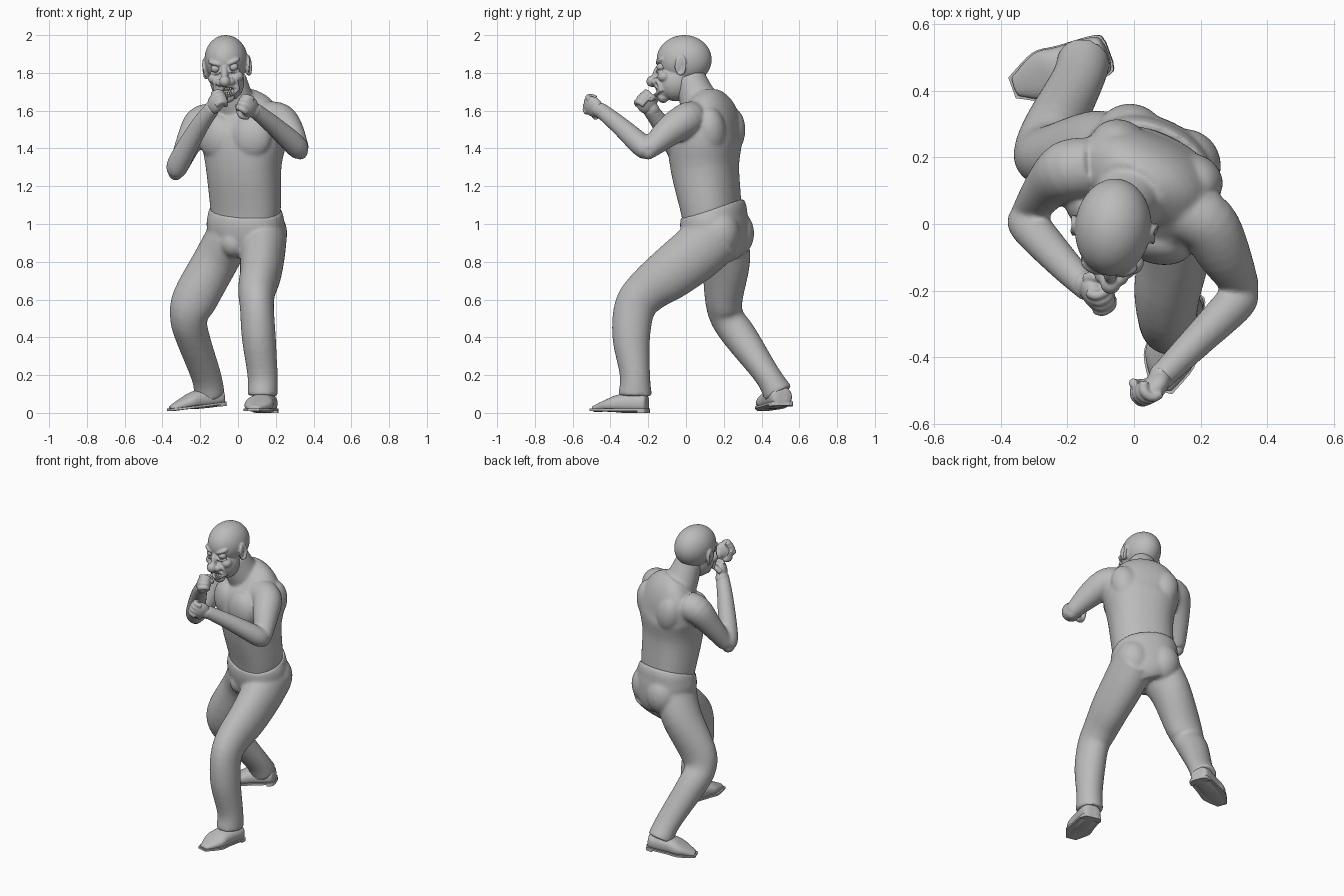
import bpy, bmesh, math
from mathutils import Matrix, Vector, Euler

default_cube = bpy.data.objects.get("Cube")
if default_cube:
    bpy.data.objects.remove(default_cube, do_unlink=True)

clay = (0.5, 0.5, 0.5, 1)
grey = bpy.data.materials.new("clay grey")
grey.use_nodes = True
grey.diffuse_color = clay
grey.node_tree.nodes["Principled BSDF"].inputs["Base Color"].default_value = clay


def finish(name, bm, voxel=0, smooth=0, matrix=Matrix(), flat=False):
    """Turn a bmesh into an object; a voxel size fuses its pieces together."""
    bmesh.ops.recalc_face_normals(bm, faces=bm.faces)
    bm.transform(matrix)
    for face in bm.faces:
        face.smooth = not flat
    mesh = bpy.data.meshes.new(name)
    bm.to_mesh(mesh)
    bm.free()
    mesh.materials.append(grey)
    ob = bpy.data.objects.new(name, mesh)
    bpy.context.scene.collection.objects.link(ob)
    if voxel:
        fuse = ob.modifiers.new("fuse", 'REMESH')
        fuse.mode, fuse.voxel_size, fuse.use_smooth_shade = 'VOXEL', voxel, True
    if smooth:
        soften = ob.modifiers.new("soften", 'SMOOTH')
        soften.factor, soften.iterations = 0.5, smooth
    return ob


def placement(loc, turn=(0, 0, 0), scale=(1, 1, 1)):
    return Matrix.LocRotScale(Vector(loc), Euler([math.radians(angle) for angle in turn]), Vector(scale))


def ball(bm, loc, radii, turn=(0, 0, 0), base=Matrix(), segments=24):
    bmesh.ops.create_uvsphere(bm, u_segments=segments, v_segments=segments * 2 // 3, radius=1,
                              matrix=base @ placement(loc, turn, radii))


def spline(points, steps=4):
    """Catmull-Rom through points of any dimension."""
    p = [Vector(point) for point in points]
    p = [p[0] * 2 - p[1]] + p + [p[-1] * 2 - p[-2]]
    out = []
    for a, b, c, d in zip(p, p[1:], p[2:], p[3:]):
        for i in range(steps):
            t = i / steps
            out.append(b + (c - a) * (t / 2) + (a * 2 - b * 5 + c * 4 - d) * (t * t / 2)
                       + (b * 3 - a - c * 3 + d) * (t ** 3 / 2))
    return out + [p[-2]]


def tube(bm, points, hint=(1, 0, 0), sides=28, power=2):
    """Loft of rounded sections; each point is x, y, z, side radius, depth radius."""
    path = spline([tuple(point) + (point[3],) * (5 - len(point)) for point in points])
    centres = [Vector(point[:3]) for point in path]
    hint = Vector(hint)
    rings = []
    for i, point in enumerate(path):
        along = (centres[min(i + 1, len(path) - 1)] - centres[max(i - 1, 0)]).normalized()
        side = (hint - along * hint.dot(along)).normalized()
        depth = along.cross(side)
        ring = []
        for k in range(sides):
            angle = math.tau * k / sides
            c, s = [math.copysign(abs(v) ** (2 / power), v) for v in (math.cos(angle), math.sin(angle))]
            ring.append(bm.verts.new(centres[i] + side * c * point[3] + depth * s * point[4]))
        rings.append(ring)
    for low, high in zip(rings, rings[1:]):
        for k in range(sides):
            bm.faces.new((low[k], low[k - 1], high[k - 1], high[k]))
    bm.faces.new(rings[0])
    bm.faces.new(rings[-1])
    return [vert for ring in rings for vert in ring]


# Torso and neck, turned towards the right
chest = placement((.03, .1, 0), turn=(0, 0, -25))
hips = placement((.04, .15, 0), turn=(0, 0, -25))
across = chest.to_3x3() @ Vector((1, 0, 0))
body = bmesh.new()
tube(body, [(.04, .14, 1, .18, .14), (.04, .13, 1.1, .19, .15), (.03, .1, 1.3, .2, .17),
            (.03, .1, 1.45, .23, .18), (.02, .12, 1.55, .22, .15), (.01, .12, 1.62, .18, .12),
            (-.01, .1, 1.68, .1, .08)], hint=across, sides=40, power=2.3)
tube(body, [(0, .1, 1.6, .12), (-.02, .06, 1.67, .1), (-.04, .02, 1.78, .08)])
for side in (-1, 1):
    chest_muscle = dict(loc=(side * .1, -.12, 1.46), radii=(.11, .07, .12), turn=(0, 0, side * 12))
    shoulder_blade = dict(loc=(side * .12, .09, 1.49), radii=(.09, .08, .13), turn=(0, side * 12, 0))
    lower_back = dict(loc=(side * .06, .09, 1.24), radii=(.06, .07, .2))
    neck_slope = dict(loc=(side * .08, .02, 1.63), radii=(.12, .08, .05), turn=(0, side * 24, 0))
    for muscle in (chest_muscle, shoulder_blade, lower_back, neck_slope):
        ball(body, base=chest, **muscle)

# Arms: upper arm, forearm and a pointed elbow
left_upper = [(.15, .04, 1.56, .09), (.22, 0, 1.55, .09), (.27, -.09, 1.49, .08), (.33, -.2, 1.39, .05)]
left_fore = [(.33, -.2, 1.38, .05), (.3, -.24, 1.42, .06), (.19, -.35, 1.52, .05), (.08, -.46, 1.61, .04)]
right_upper = [(-.13, .17, 1.55, .09), (-.2, .16, 1.53, .09), (-.26, .11, 1.43, .07), (-.32, .03, 1.29, .05)]
right_fore = [(-.33, .02, 1.27, .05), (-.31, -.01, 1.33, .06), (-.21, -.12, 1.51, .05), (-.13, -.2, 1.62, .04)]
for upper, fore in ((left_upper, left_fore), (right_upper, right_fore)):
    tube(body, upper, hint=(0, 1, 1))
    tube(body, fore, hint=(0, 1, 1))
    ball(body, loc=fore[0][:3], radii=(.04, .04, .04))
finish("torso_and_arms", body, voxel=.008, smooth=12)


# Fists: palm, four curled fingers and a thumb
def fist(name, loc, direction, curl):
    forward = Vector(direction).normalized()
    inward = Vector(curl)
    inward = (inward - forward * inward.dot(forward)).normalized()
    frame = Matrix((forward.cross(inward), forward, inward)).transposed().to_4x4()
    frame.translation = loc
    hand = bmesh.new()
    ball(hand, loc=(0, 0, 0), radii=(.055, .06, .035))
    ball(hand, loc=(0, -.05, 0), radii=(.04, .05, .04))
    for i in range(4):
        offset = i - 1.5
        reach = .036 - .004 * abs(offset)
        tube(hand, [(offset * (.026 - .002 * a), .02 + reach * math.sin(a), .012 - .03 * math.cos(a), .015)
                    for a in range(4)], sides=12)
    tube(hand, [(.045, -.03, 0, .017), (.055, 0, .03, .017), (.01, .03, .06, .013)],
         hint=(0, 0, 1), sides=12)
    finish(name, hand, voxel=.0045, smooth=3, matrix=frame)


fist("left_fist", loc=(.06, -.49, 1.62), direction=(-.5, -.7, .4), curl=(-.6, .4, .2))
fist("right_fist", loc=(-.12, -.21, 1.64), direction=(.4, -.5, .6), curl=(.7, .4, -.1))

# Trousers: hips with a sloping waistline, then both legs
trousers = bmesh.new()
pelvis = tube(trousers, [(.04, .14, 1.08, .194, .156), (.04, .15, 1, .21, .17), (.04, .16, .9, .19, .16),
                         (.02, .16, .84, .14, .13)], hint=across, sides=40, power=2.2)
for vert in pelvis:
    if vert.co.z > 1.05:
        vert.co.z += (vert.co.y - .14) * .2
ball(trousers, loc=(-.02, .08, .9), radii=(.08, .08, .08))
for side in (-1, 1):
    ball(trousers, loc=(side * .09, .07, .95), radii=(.11, .11, .13), base=hips)
left_leg = [(.14, .17, .95, .12, .15), (.13, .06, .85, .12, .15), (.12, -.08, .74, .11, .14),
            (.1, -.2, .65, .1, .12), (.1, -.27, .56, .09, .11), (.11, -.29, .4, .09, .1),
            (.13, -.27, .2, .08), (.13, -.27, .09, .08, .09)]
right_leg = [(-.05, .18, .93, .12, .15), (-.12, .21, .8, .12, .13), (-.23, .2, .6, .12, .1),
             (-.26, .22, .5, .1, .09), (-.24, .29, .4, .09), (-.17, .43, .2, .08, .07), (-.15, .49, .1, .08)]
for leg in (left_leg, right_leg):
    tube(trousers, leg)
finish("trousers", trousers, voxel=.008, smooth=14)


# Shoes: upper, with a sole and heel block cut from the same outline
def shoe(name, loc, turn):
    place = placement(loc, turn)
    rows = [(0, .07, .05, .03), (0, .05, .05, .06, .05), (0, -.07, .05, .07, .05),
            (0, -.14, .04, .075, .035), (0, -.23, .02, .03, .015)]
    upper = bmesh.new()
    tube(upper, rows, power=2.4)
    tube(upper, [(0, 0, .05, .06), (0, .01, .11, .05)])
    finish(name + "_shoe", upper, voxel=.006, smooth=4, matrix=place)
    outline = spline([(row[3] + .003, row[1] * 1.04) for row in rows])
    for part, front, bottom in (("sole", -1, .01), ("heel", 0, 0)):
        half = [(x, y) for x, y in outline if y > front]
        loop = half + [(-x, y) for x, y in reversed(half)]
        block = bmesh.new()
        base = block.faces.new([block.verts.new((x, y, bottom)) for x, y in loop])
        raised = bmesh.ops.extrude_face_region(block, geom=[base])["geom"]
        bmesh.ops.translate(block, vec=(0, 0, .012),
                            verts=[item for item in raised if isinstance(item, bmesh.types.BMVert)])
        finish(name + "_" + part, block, matrix=place, flat=True)


shoe("left", loc=(.14, -.27, 0), turn=(0, 0, -14))
shoe("right", loc=(-.14, .49, .03), turn=(7, 0, -70))

# Head, leaning and turned slightly
head = placement((-.06, -.01, 1.84), turn=(0, -5, -6))
face = bmesh.new()
ball(face, loc=(0, 0, .03), radii=(.114, .146, .13), segments=48)        # skull
ball(face, loc=(0, -.045, -.085), radii=(.09, .1, .105), segments=48)    # jaw
ball(face, loc=(0, -.1, -.12), radii=(.06, .05, .06))                    # muzzle
ball(face, loc=(0, -.11, -.17), radii=(.04, .03, .03))                   # chin
ball(face, loc=(0, -.17, -.085), radii=(.03, .03, .03))                  # nose tip
ball(face, loc=(0, -.14, -.04), radii=(.02, .025, .045), turn=(-20, 0, 0))
for side in (-1, 1):
    ball(face, loc=(side * .03, -.15, -.09), radii=(.02, .02, .02))      # nostril
    ball(face, loc=(side * .06, -.1, -.065), radii=(.035, .035, .03))    # cheek
    ball(face, loc=(side * .05, -.124, .016), radii=(.04, .02, .014), turn=(0, -side * 20, side * 22))
    # Lower lid and smile crease
    tube(face, [(side * .02, -.137, -.025, .007), (side * .045, -.139, -.04, .007),
                (side * .076, -.112, -.03, .007)], hint=(0, 0, 1), sides=10)
    tube(face, [(side * .03, -.148, -.075, .01), (side * .058, -.132, -.095, .01),
                (side * .062, -.112, -.145, .01)], hint=(0, 1, 0), sides=10)
    # Ear with a curled rim
    ball(face, loc=(side * .113, -.01, -.01), radii=(.01, .03, .05), turn=(0, side * 8, side * 18))
    tube(face, [(side * (.114 + .01 * math.cos(a)), .025 * math.cos(a) - .008, .05 * math.sin(a) - .01, .009)
                for a in range(-2, 4)], sides=10)
# Lips
for side in (-1, 1):
    tube(face, [(.01 + .05 * u, .03 * u * u - .15, side * .025 * (1 - u * u) - .135, .009)
                for u in (-1, -.4, .4, 1)], hint=(0, 0, 1), sides=10)
skull = finish("head", face, voxel=.005, smooth=3, matrix=head)

# Open mouth
mouth = bmesh.new()
ball(mouth, loc=(.012, -.155, -.138), radii=(.04, .03, .02))
cutter = finish("mouth_cutter", mouth, matrix=head)
cutter.hide_render = True
cutter.hide_set(True)
cut = skull.modifiers.new("mouth", 'BOOLEAN')
cut.operation, cut.object = 'DIFFERENCE', cutter

# Teeth and eyes
teeth, eyes = bmesh.new(), bmesh.new()
for side in (-1, 1):
    for i in range(-2, 3):
        ball(teeth, loc=(.012 + i * .012, .003 * i * i - .143, side * .013 - .138), radii=(.006, .006, .01), segments=12)
    ball(eyes, loc=(side * .048, -.117, -.013), radii=(.025, .024, .022))
finish("teeth", teeth, matrix=head)
finish("eyes", eyes, matrix=head)
